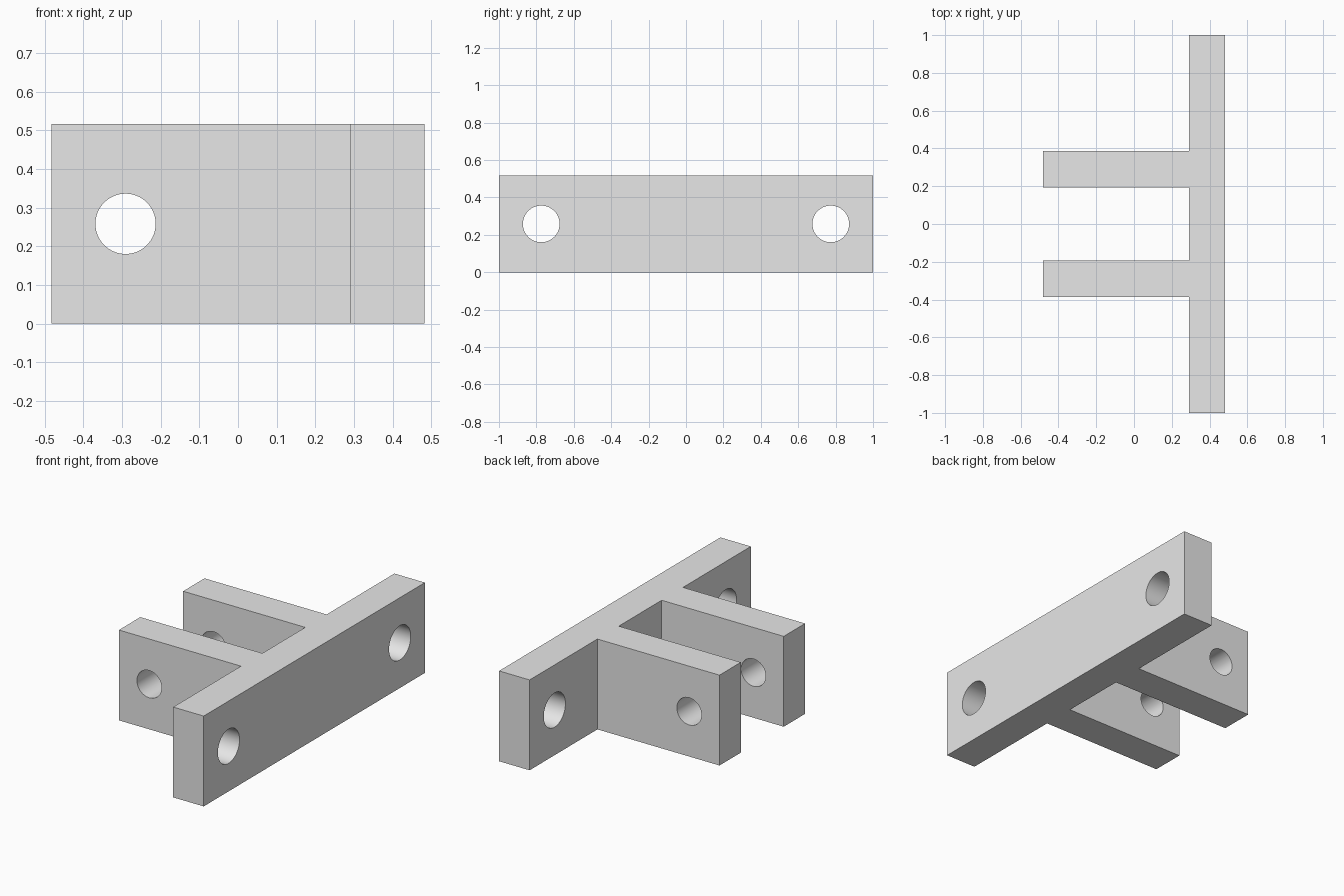
import bpy
import bmesh
from math import radians

cube = bpy.data.objects.get("Cube")
if cube:
    bpy.data.objects.remove(cube, do_unlink=True)

HEIGHT = 0.517
PLATE_OUT, PLATE_IN, ARM_TIP = 0.483, 0.29, -0.483
ARM_INNER, ARM_OUTER = 0.194, 0.387

# Single grey material
grey = bpy.data.materials.new("grey_metal")
grey.use_nodes = True
colour = (0.8, 0.8, 0.8, 1)
grey.diffuse_color = colour
grey.node_tree.nodes["Principled BSDF"].inputs["Base Color"].default_value = colour

# Bracket body: mirrored plan outline, extruded upward
half = [(PLATE_OUT, 1), (PLATE_IN, 1), (PLATE_IN, ARM_OUTER), (ARM_TIP, ARM_OUTER),
        (ARM_TIP, ARM_INNER), (PLATE_IN, ARM_INNER)]
outline = half + [(x, -y) for x, y in reversed(half)]
bm = bmesh.new()
base = bm.faces.new([bm.verts.new((x, y, 0)) for x, y in outline])
top = bmesh.ops.extrude_face_region(bm, geom=[base])["geom"]
bmesh.ops.translate(bm, vec=(0, 0, HEIGHT),
                    verts=[v for v in top if isinstance(v, bmesh.types.BMVert)])
bmesh.ops.recalc_face_normals(bm, faces=bm.faces)
mesh = bpy.data.meshes.new("clevis_bracket")
bm.to_mesh(mesh)
bm.free()
mesh.materials.append(grey)
bracket = bpy.data.objects.new("clevis_bracket", mesh)
bpy.context.collection.objects.link(bracket)


def drill(name, x, y, radius, depth, rotation):
    """Cut a round hole through the bracket at mid height."""
    bpy.ops.mesh.primitive_cylinder_add(vertices=64, radius=radius, depth=depth,
                                        location=(x, y, HEIGHT / 2), rotation=rotation)
    cutter = bpy.context.object
    cutter.name = name
    cutter.hide_render = True
    cutter.data.materials.append(grey)
    mod = bracket.modifiers.new(name, 'BOOLEAN')
    mod.operation = 'DIFFERENCE'
    mod.solver = 'EXACT'
    mod.object = cutter
    bpy.ops.object.select_all(action='DESELECT')
    bracket.select_set(True)
    bpy.context.view_layer.objects.active = bracket
    bpy.ops.object.modifier_apply(modifier=mod.name)
    bpy.data.objects.remove(cutter, do_unlink=True)


# Mounting holes in the plate, then the pin hole through both arms
for side in (-1, 1):
    drill("mounting_hole", (PLATE_OUT + PLATE_IN) / 2, side * 0.774, 0.098, 0.4,
          (0, radians(90), 0))
drill("pin_hole", -0.291, 0, 0.078, 1.2, (radians(90), 0, 0))

bpy.ops.object.shade_smooth_by_angle(angle=radians(30))
